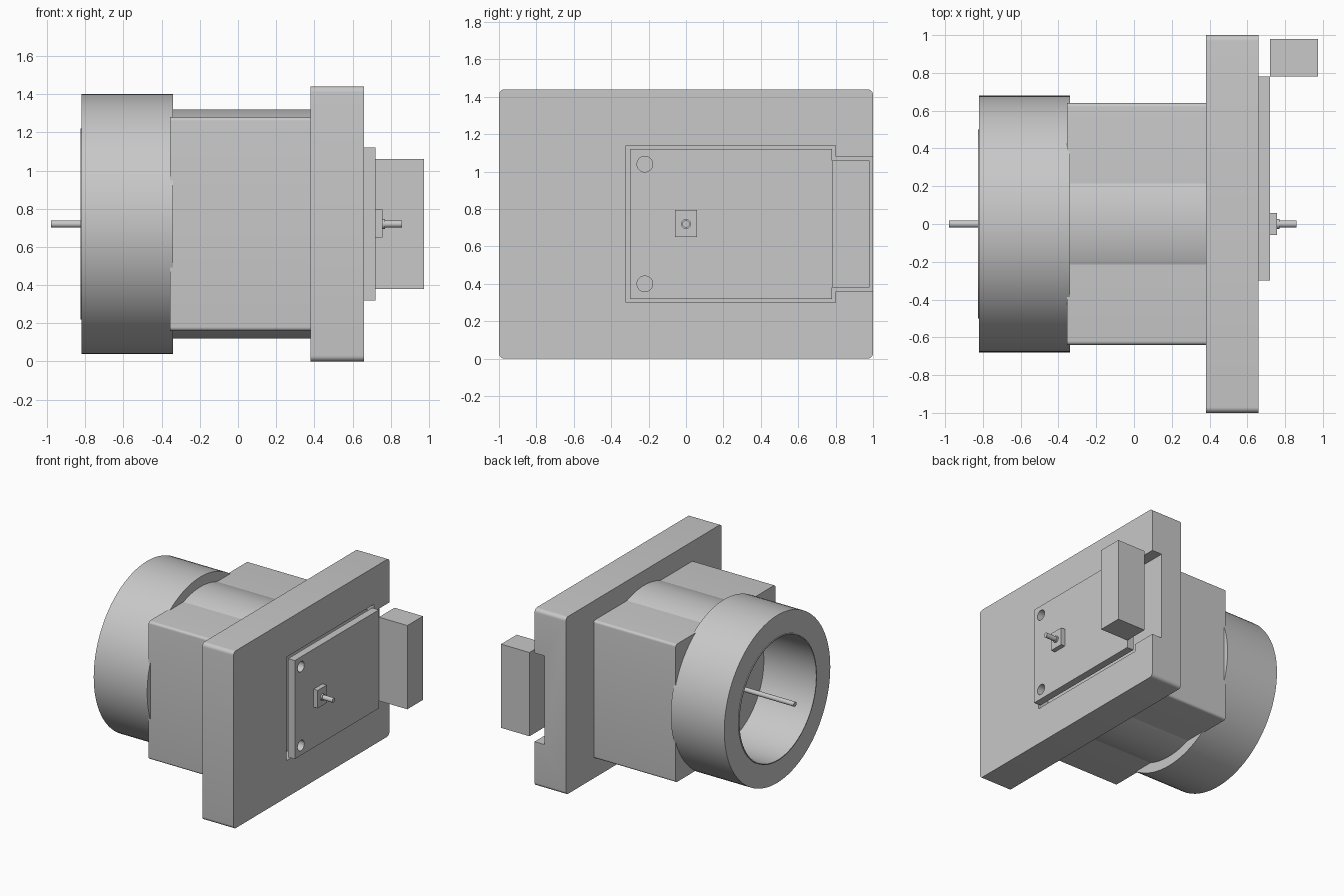
import bpy, bmesh, math

cube = bpy.data.objects.get("Cube")
if cube:
    bpy.data.objects.remove(cube, do_unlink=True)

grey = bpy.data.materials.new("plain grey")
grey.use_nodes = True
grey.diffuse_color = (0.58, 0.58, 0.58, 1)
grey.node_tree.nodes["Principled BSDF"].inputs["Base Color"].default_value = grey.diffuse_color

AXIS_Z = 0.72  # height of the shaft axis


def finish(name, bm):
    bmesh.ops.recalc_face_normals(bm, faces=bm.faces)
    mesh = bpy.data.meshes.new(name)
    bm.to_mesh(mesh)
    bm.free()
    mesh.materials.append(grey)
    obj = bpy.data.objects.new(name, mesh)
    bpy.context.collection.objects.link(obj)
    return obj


def prism(name, outline, x0, x1):
    """Extrude a (y, z) outline along x."""
    bm = bmesh.new()
    face = bm.faces.new([bm.verts.new((x0, y, z)) for y, z in outline])
    side = bmesh.ops.extrude_face_region(bm, geom=[face])["geom"]
    bmesh.ops.translate(bm, vec=(x1 - x0, 0, 0),
                        verts=[g for g in side if isinstance(g, bmesh.types.BMVert)])
    return finish(name, bm)


def circle(r, y=0.0, z=AXIS_Z, n=64):
    return [(y + r * math.cos(math.tau * i / n), z + r * math.sin(math.tau * i / n))
            for i in range(n)]


def rect(y0, y1, z0, z1, r=0.0, steps=6):
    """Rectangle outline, with rounded corners if r is given."""
    if not r:
        return [(y0, z0), (y1, z0), (y1, z1), (y0, z1)]
    pts = []
    corners = [(y1 - r, z1 - r), (y0 + r, z1 - r), (y0 + r, z0 + r), (y1 - r, z0 + r)]
    for k, (cy, cz) in enumerate(corners):
        for i in range(steps + 1):
            a = math.pi / 2 * (k + i / steps)
            pts.append((cy + r * math.cos(a), cz + r * math.sin(a)))
    return pts


def tube(name, r_in, r_out, x0, x1, n=96):
    """Hollow cylinder along x."""
    bm = bmesh.new()
    section = [(x0, r_in), (x0, r_out), (x1, r_out), (x1, r_in)]
    loops = [[bm.verts.new((x, y, z)) for y, z in circle(r, n=n)] for x, r in section]
    for a, b in zip(loops, loops[1:] + loops[:1]):
        for i in range(n):
            j = (i + 1) % n
            bm.faces.new((a[i], a[j], b[j], b[i]))
    return finish(name, bm)


def cut(obj, cutter):
    mod = obj.modifiers.new("cut", "BOOLEAN")
    mod.operation = "DIFFERENCE"
    mod.solver = "EXACT"
    mod.object = cutter
    bpy.context.view_layer.objects.active = obj
    bpy.ops.object.modifier_apply(modifier=mod.name)
    bpy.data.objects.remove(cutter, do_unlink=True)


parts = []

# Large mounting plate with a shallow pocket open on its left-hand edge
plate = prism("mounting_plate", rect(-1, 1, 0, 1.44, 0.03), 0.38, 0.66)
pocket = [(-0.32, 0.30), (0.80, 0.30), (0.80, 0.36), (1.1, 0.36),
          (1.1, 1.08), (0.80, 1.08), (0.80, 1.14), (-0.32, 1.14)]
cut(plate, prism("pocket_cutter", pocket, 0.57, 0.8))
parts.append(plate)

# Housing: rounded box with a cylinder bulging out above and below
parts.append(prism("housing_box", rect(-0.64, 0.64, 0.16, 1.28, 0.02), -0.355, 0.38))
parts.append(prism("housing_core", circle(0.6, n=96), -0.345, 0.38))

# Front ring and its thin liner
parts.append(tube("front_ring", 0.5, 0.68, -0.82, -0.34))
parts.append(tube("ring_liner", 0.492, 0.5, -0.826, -0.35))

# Cover plate with two screw holes
cover = prism("cover_plate", rect(-0.30, 0.78, 0.32, 1.12), 0.66, 0.72)
for z in (0.40, 1.04):
    cut(cover, prism("hole_cutter", circle(0.042, -0.22, z, 32), 0.6, 0.8))
parts.append(cover)

# Side block, bearing pad, collar and shaft
parts.append(prism("side_block", rect(0.78, 0.98, 0.38, 1.06), 0.72, 0.975))
parts.append(prism("bearing_pad", rect(-0.058, 0.058, 0.65, 0.795), 0.72, 0.757))
parts.append(prism("shaft_collar", circle(0.026, n=32), 0.757, 0.77))
parts.append(prism("shaft", circle(0.019, n=32), -0.98, 0.86))

# Smooth the curved walls, keep edges sharp
bpy.ops.object.select_all(action="DESELECT")
for obj in parts:
    obj.select_set(True)
bpy.context.view_layer.objects.active = plate
bpy.ops.object.shade_smooth_by_angle(angle=math.radians(30))
